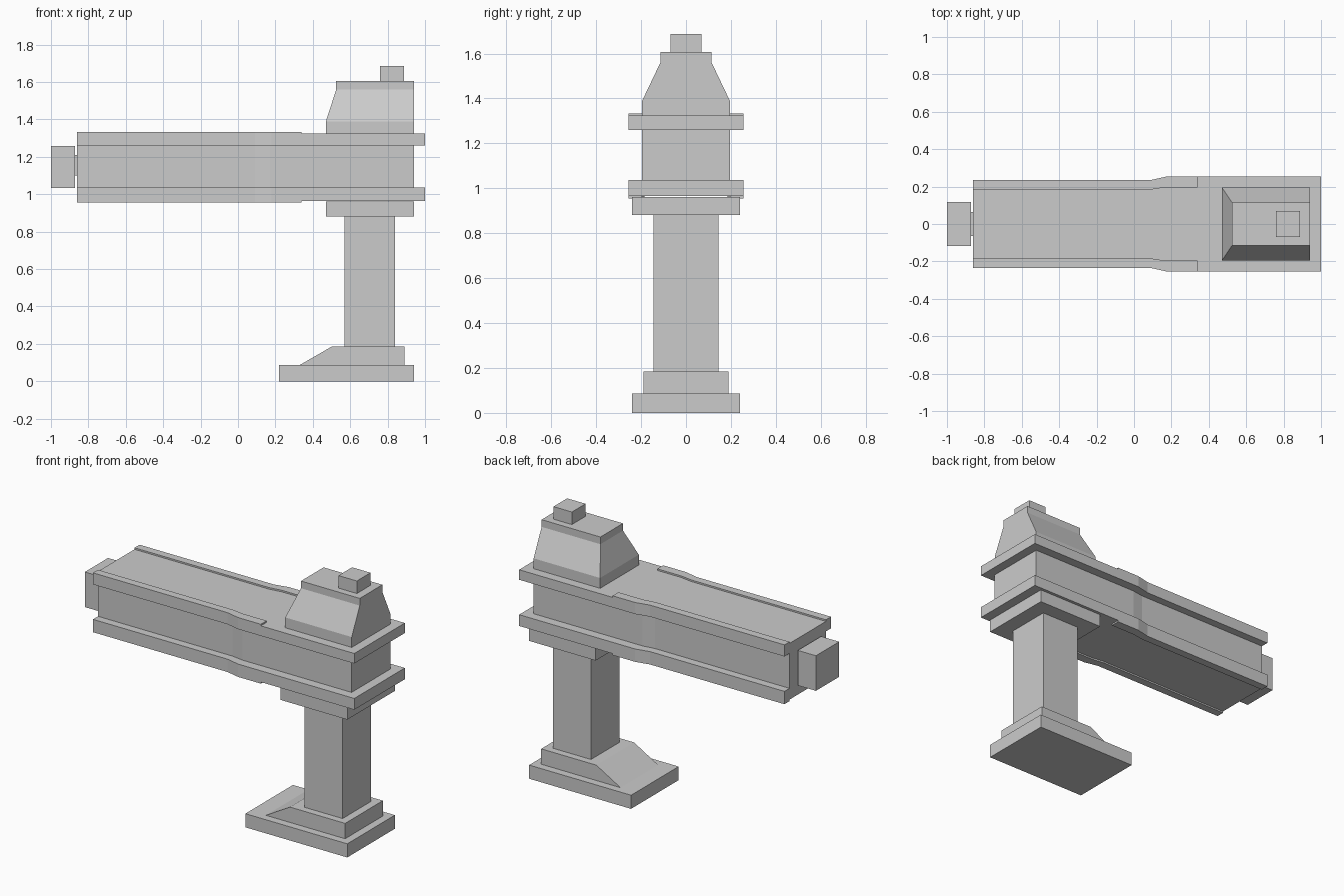
import bpy
import bmesh

if "Cube" in bpy.data.objects:
    bpy.data.objects.remove(bpy.data.objects["Cube"])


def loft(name, *rings):
    """Solid skinned through matching rings of points, capped at both ends."""
    bm = bmesh.new()
    loops = [[bm.verts.new(p) for p in ring] for ring in rings]
    n = len(loops[0])
    for a, b in zip(loops, loops[1:]):
        for i in range(n):
            j = (i + 1) % n
            bm.faces.new((a[i], a[j], b[j], b[i]))
    bm.faces.new(loops[0])
    bm.faces.new(loops[-1])
    bmesh.ops.recalc_face_normals(bm, faces=bm.faces[:])
    mesh = bpy.data.meshes.new(name)
    bm.to_mesh(mesh)
    bm.free()
    obj = bpy.data.objects.new(name, mesh)
    bpy.context.collection.objects.link(obj)
    return obj


def plan(name, outline, z0, z1):
    """Extrude an x/y outline upward."""
    return loft(name, *[[(x, y, z) for x, y in outline] for z in (z0, z1)])


def rect(x0, x1, half, z):
    return [(x0, -half, z), (x1, -half, z), (x1, half, z), (x0, half, z)]


def box(name, x0, x1, half, z0, z1):
    return loft(name, rect(x0, x1, half, z0), rect(x0, x1, half, z1))


# Foot, column and capital
box("foot_plate", 0.22, 0.94, 0.24, 0, 0.087)
loft("foot_wedge", rect(0.33, 0.89, 0.19, 0.087), rect(0.50, 0.89, 0.19, 0.185))
box("column", 0.57, 0.84, 0.144, 0.185, 0.88)
box("capital", 0.47, 0.94, 0.24, 0.88, 0.962)

# Long body, slightly wider toward the column end
side = [(-0.86, 0.184), (0.09, 0.184), (0.17, 0.196), (0.34, 0.196)]
plan("body", side + [(x, -y) for x, y in reversed(side)], 0.965, 1.324)
box("body_rear", 0.34, 0.94, 0.196, 1.037, 1.26)

# Flange plates and side rails, lower and upper
edge = [(0.34, 0.255), (0.18, 0.255), (0.09, 0.235), (-0.86, 0.235)]
for level, plate, rail in (("lower", (0.965, 1.037), (0.955, 1.037)),
                           ("upper", (1.26, 1.324), (1.26, 1.334))):
    box(level + "_flange", 0.34, 1.0, 0.255, *plate)
    for label, s in (("front", -1), ("back", 1)):
        plan(f"{level}_{label}_rail", [(x, s * y) for x, y in side + edge], *rail)

# End block on its short neck
box("end_neck", -0.875, -0.86, 0.065, 1.10, 1.21)
box("end_block", -1.0, -0.872, 0.117, 1.033, 1.257)

# Tapered housing and top block
loft("housing", rect(0.47, 0.94, 0.195, 1.324), rect(0.47, 0.94, 0.195, 1.39),
     rect(0.525, 0.94, 0.114, 1.56), rect(0.525, 0.94, 0.114, 1.606))
box("top_block", 0.758, 0.888, 0.069, 1.606, 1.686)
